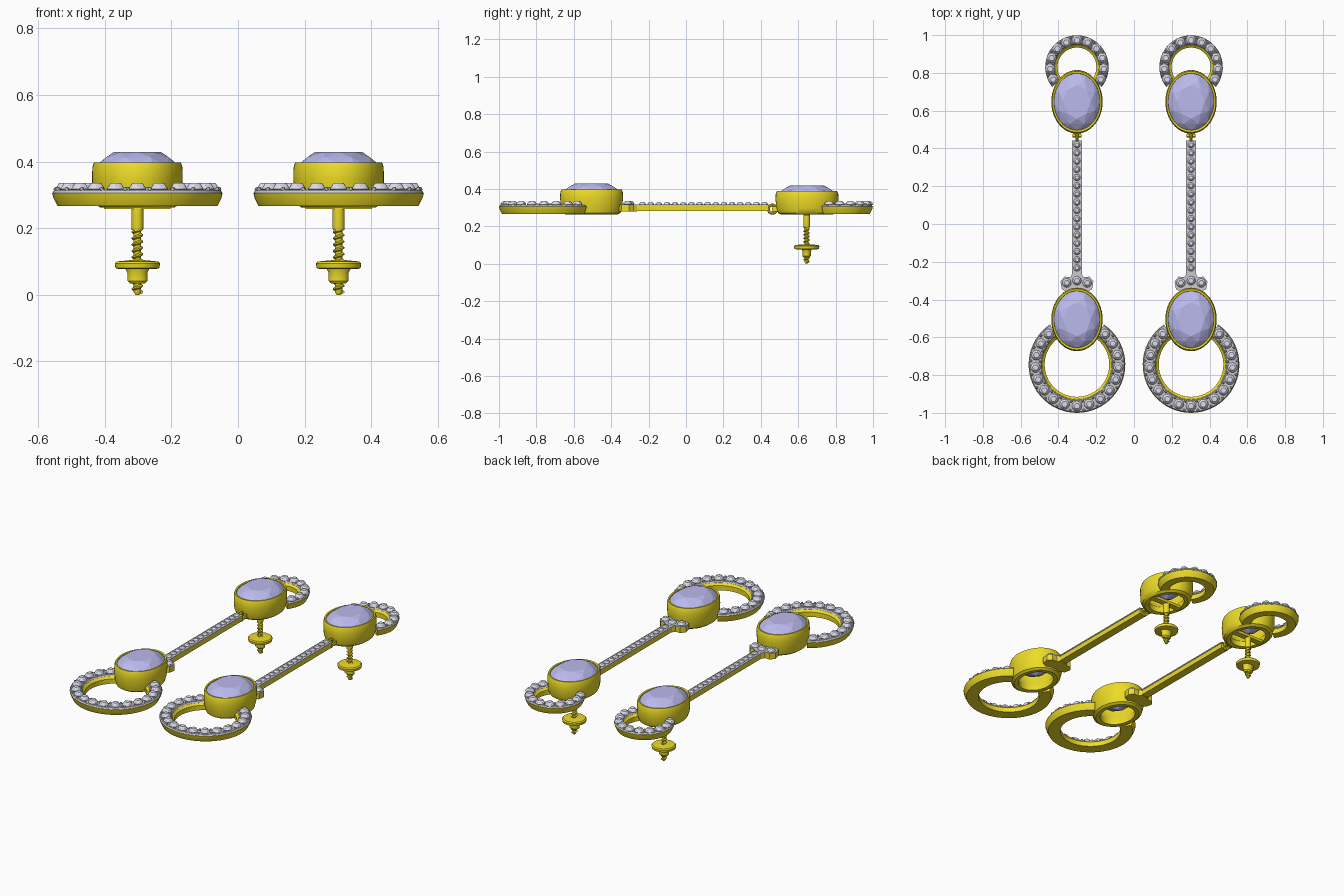
import bpy, bmesh
from math import sin, cos, pi, radians
from mathutils import Matrix

if "Cube" in bpy.data.objects:
    bpy.data.objects.remove(bpy.data.objects["Cube"])

def material(name, rgb):
    m = bpy.data.materials.new(name)
    m.diffuse_color = (*rgb, 1)
    m.use_nodes = True
    m.node_tree.nodes["Principled BSDF"].inputs["Base Color"].default_value = m.diffuse_color
    return m

GOLD = material("gold", (0.85, 0.72, 0.02))
GREY = material("pale_metal", (0.62, 0.62, 0.62))
STONE = material("clear_stone", (0.72, 0.72, 0.86))
GEM = material("violet_gem", (0.5, 0.49, 0.85))
parts = []

def finish(bm, name, mat, smooth=True):
    bmesh.ops.recalc_face_normals(bm, faces=bm.faces)
    me = bpy.data.meshes.new(name)
    bm.to_mesh(me)
    bm.free()
    me.materials.append(mat)
    if smooth:
        me.polygons.foreach_set("use_smooth", [True] * len(me.polygons))
        me.set_sharp_from_angle(angle=radians(35))
    ob = bpy.data.objects.new(name, me)
    bpy.context.collection.objects.link(ob)
    parts.append(ob)
    return ob

def loft(name, rings, mat, loop=False):
    """Skin closed cross-sections; cap the ends unless they form a loop."""
    bm = bmesh.new()
    vs = [[bm.verts.new(p) for p in r] for r in rings]
    n, k = len(vs), len(vs[0])
    for i in range(n if loop else n - 1):
        a, b = vs[i], vs[(i + 1) % n]
        for j in range(k):
            bm.faces.new((a[j], a[(j + 1) % k], b[(j + 1) % k], b[j]))
    if not loop:
        bm.faces.new(vs[0])
        bm.faces.new(vs[-1])
    return finish(bm, name, mat)

def prism(name, outline, z0, z1, mat):
    return loft(name, [[(x, y, z) for x, y in outline] for z in (z0, z1)], mat)

def ellipse(cx, cy, z, rx, ry, n=24, off=0.0):
    return [(cx + rx * cos(2 * pi * (i + off) / n), cy + ry * sin(2 * pi * (i + off) / n), z)
            for i in range(n)]

def lathe(name, profile, cy, mat, n=24, sy=1):
    return loft(name, [ellipse(0, cy, z, r, r * sy, n) for r, z in profile], mat)

def gems(name, places, mat, n=8):
    """Faceted stones from convex hulls; place = x, y, girdle z, rx, ry, crown, depth."""
    bm = bmesh.new()
    for x, y, z, rx, ry, up, down in places:
        pts = ellipse(x, y, z, rx, ry, 2 * n)
        pts += ellipse(x, y, z + up * 0.62, rx * 0.82, ry * 0.82, n, 0.5)
        pts += ellipse(x, y, z + up, rx * 0.58, ry * 0.58, n)
        pts += ellipse(x, y, z - down * 0.6, rx * 0.55, ry * 0.55, n, 0.5)
        pts.append((x, y, z - down))
        bmesh.ops.convex_hull(bm, input=[bm.verts.new(p) for p in pts])
    return finish(bm, name, mat, False)

# Oval bezel with an open back, holding a large faceted gem
def bezel(name, cy, dz):
    prof = [(.82, .262), (.92, .272), (.98, .305), (1, .35), (.995, .382), (.96, .397),
            (.90, .395), (.87, .375), (.80, .33), (.68, .30), (.66, .264)]
    rings = []
    for i in range(48):
        a = 2 * pi * i / 48
        rings.append([(.136 * s * cos(a), cy + .168 * s * sin(a), z + (dz if z > .3 else 0))
                      for s, z in prof])
    loft(name + "_bezel", rings, GOLD, True)
    gems(name + "_gem", [(0, cy, .388 + dz, .124, .154, .04, .09)], GEM)

# Stone-set hoop: open arc whose ends run into the bezel wall
def hoop(name, cy, r_in, r_out, gap, up, count):
    def arc(part, section, mat):
        rings = []
        for i in range(49):
            a = gap + (2 * pi - 2 * gap) * i / 48
            rings.append([(r * sin(a), cy + up * r * cos(a), z) for r, z in section])
        loft(name + part, rings, mat)
    arc("_hoop", [(r_in - .013, .266), (r_out - .016, .266), (r_out - .004, .29), (r_out, .306),
                  (r_in, .306), (r_in - .013, .295)], GOLD)
    arc("_hoop_plate", [(r_in, .304), (r_out, .304), (r_out - .006, .314), (r_in + .006, .314)], GREY)
    rm, step = (r_in + r_out) / 2, (2 * pi - 2 * gap) / count
    stones, beads = [], []
    for i in range(count):
        a = gap + step * (i + .5)
        stones.append((rm * sin(a), cy + up * rm * cos(a), .317, .027, .027, .018, .02))
        for r in (r_in + .011, r_out - .011):
            b = a + step / 2
            if i < count - 1:
                beads.append((r * sin(b), cy + up * r * cos(b), .315, .008, .008, .008, .006))
    gems(name + "_hoop_stones", stones, STONE, 6)
    gems(name + "_hoop_beads", beads, GREY, 3)

bezel("lower", -.505, 0)
bezel("upper", .647, -.009)
hoop("lower", -.744, .184, .256, radians(34), 1, 17)
hoop("upper", .831, .116, .168, radians(51), -1, 11)

# Long stone-set bar
def rect(w, y0, y1):
    return [(-w, y0), (w, y0), (w, y1), (-w, y1)]
prism("bar", rect(.024, -.345, .44), .282, .312, GOLD)
prism("bar_plate", rect(.027, -.345, .442), .31, .317, GREY)
gems("bar_stones", [(0, .42 - .0435 * i, .318, .018, .018, .011, .012) for i in range(16)], STONE, 6)

# Three-stone shoulder where the bar meets the lower bezel
half = [(.024, -.262), (.034, -.28), (.066, -.279), (.087, -.305), (.08, -.345), (.05, -.36)]
outline = half + [(-x, y) for x, y in reversed(half)]
prism("shoulder", outline, .28, .312, GOLD)
prism("shoulder_plate", outline, .31, .318, GREY)
gems("shoulder_stones", [(x, y, .32, .024, .024, .015, .015)
                         for x, y in ((-.054, -.312), (.054, -.312), (0, -.3))], STONE, 6)

# Hinge: link standing in the bar axis, pin across it, tab on the bezel
link = []
for i in range(20):
    a = 2 * pi * i / 20
    link.append([(.008 * cos(b), .462 + (.022 + .008 * sin(b)) * cos(a),
                  .292 + (.022 + .008 * sin(b)) * sin(a)) for b in (2 * pi * j / 8 for j in range(8))])
loft("hinge_link", link, GOLD, True)
pin = lathe("hinge_pin", [(.009, -.024), (.009, .024)], 0, GOLD, 12)
pin.data.transform(Matrix.Translation((0, .468, .292)) @ Matrix.Rotation(pi / 2, 4, 'Y'))
for s in (-1, 1):
    prism("hinge_tab", [(s * .012, .462), (s * .022, .462), (s * .022, .51), (s * .012, .51)],
          .28, .306, GOLD)

# Ear post: crossbar over the open back, stem, screw thread and nut
PY = .645
prism("post_crossbar", [(-.1, PY - .018), (.1, PY - .018), (.1, PY + .018), (-.1, PY + .018)],
      .258, .275, GOLD)
lathe("post_stem", [(.017, .195), (.018, .2), (.018, .262)], PY, GOLD)
lathe("post_core", [(.006, 0), (.011, .008), (.011, .2)], PY, GOLD, 16)
thread = []
for i in range(141):
    a = 2 * pi * i / 14
    z = .008 + .19 * i / 140
    thread.append([(r * cos(a), PY + r * sin(a), z + dz)
                   for r, dz in ((.009, -.007), (.017, -.002), (.017, .002), (.009, .007))])
loft("post_thread", thread, GOLD)
lathe("nut_disc", [(.055, .077), (.066, .08), (.068, .094), (.062, .1), (.02, .104)], PY, GOLD, 32)
lathe("nut_collar", [(.022, .034), (.03, .042), (.03, .066), (.036, .078)], PY, GOLD, 24, .75)

# Second earring beside the first
for ob in list(parts):
    twin = ob.copy()
    bpy.context.collection.objects.link(twin)
    twin.name = "right_" + ob.name
    ob.name = "left_" + ob.name
    ob.location.x, twin.location.x = -.302, .302
